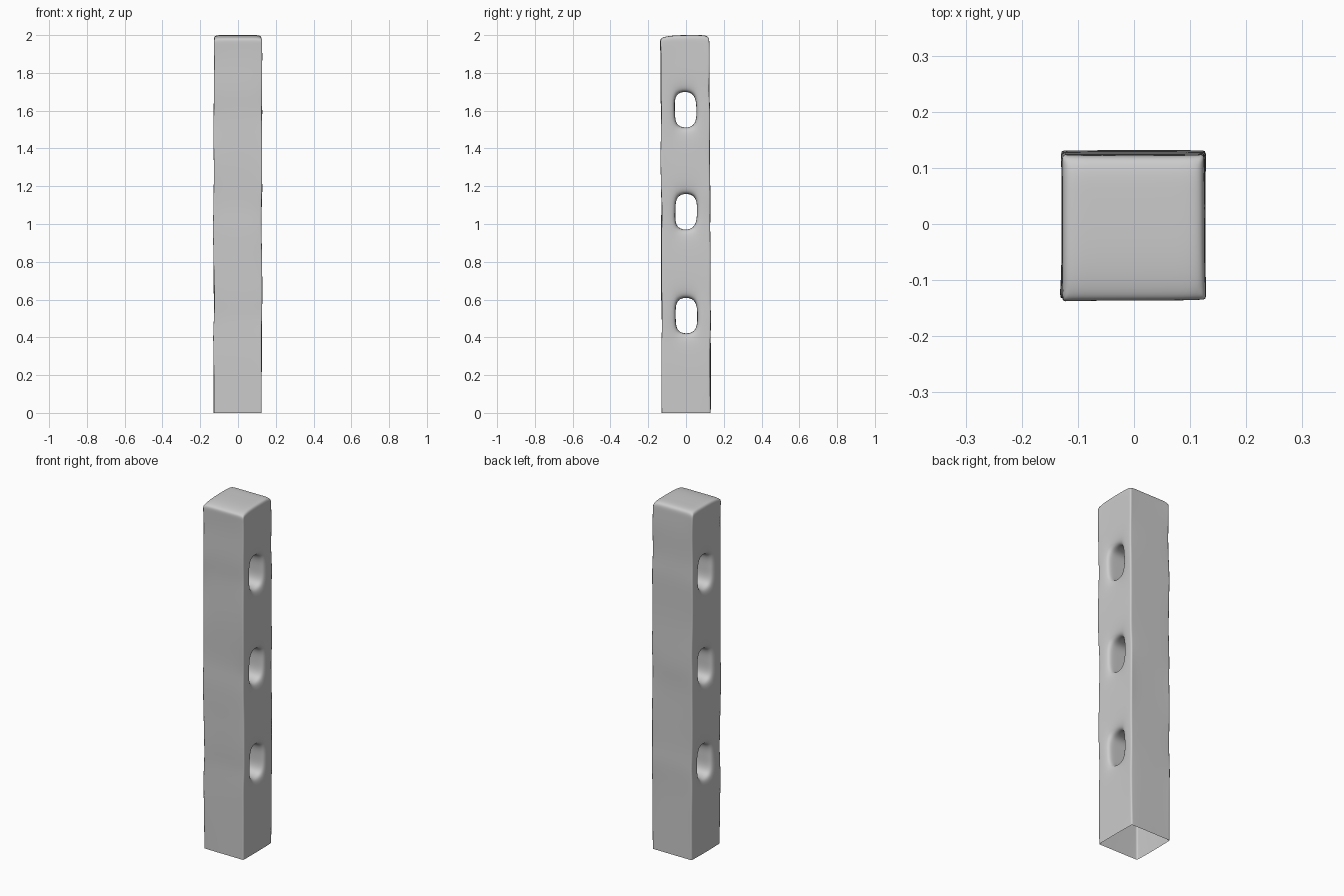
import bpy, bmesh, random

if "Cube" in bpy.data.objects:
    bpy.data.objects.remove(bpy.data.objects["Cube"])

random.seed(4)
COLS_X = [-0.128, -0.085, 0.085, 0.126]
COLS_Y = [-0.130, -0.057, 0.057, 0.129]
HOLES = [0.515, 1.065, 1.605]          # centre heights of the through holes
HALF = 0.098                           # half height of a hole

# Heights of the cage loops
levels = [0.0, 0.28]
hole_rows = set()
for n, c in enumerate(HOLES):
    k = len(levels)
    levels += [c - HALF, c, c + HALF]
    hole_rows |= {k, k + 1}
    levels.append([0.79, 1.335, 1.86][n])
levels += [1.965, 2.0]
TOP = len(levels) - 1

bm = bmesh.new()
cache = {}
wobble = [(random.uniform(-.003, .003), random.uniform(-.003, .003)) for _ in levels]


def vert(i, j, k):
    """Shared cage vertex at column i (x), column j (y), level k."""
    if (i, j, k) not in cache:
        z = levels[k]
        dx, dy = wobble[k]
        x = COLS_X[i] + dx
        y = COLS_Y[j] + dy + 0.004 - 0.0045 * z
        if i in (0, 3) and j in (0, 3):            # hand-cut corners
            x += random.uniform(-.003, .003)
            y += random.uniform(-.003, .003)
        if k == TOP and j == 0:                    # worn front edge of the top
            z -= 0.012
        cache[i, j, k] = bm.verts.new((x, y, z))
    return cache[i, j, k]


def quad(*ids):
    bm.faces.new([vert(*a) for a in ids])


for k in range(TOP):
    for a in range(3):
        # front and back walls
        for j in (0, 3):
            quad((a, j, k), (a + 1, j, k), (a + 1, j, k + 1), (a, j, k + 1))
        # side walls, left open at the holes
        for i in (0, 3):
            if not (a == 1 and k in hole_rows):
                quad((i, a, k), (i, a + 1, k), (i, a + 1, k + 1), (i, a, k + 1))
        # tunnel cheeks
        if k in hole_rows:
            for j in (1, 2):
                quad((a, j, k), (a + 1, j, k), (a + 1, j, k + 1), (a, j, k + 1))

# tunnel floors and ceilings
for k in range(TOP):
    if k in hole_rows:
        edge = k if k - 1 not in hole_rows else k + 1
        for a in range(3):
            quad((a, 1, edge), (a + 1, 1, edge), (a + 1, 2, edge), (a, 2, edge))

# top cap (the underside stays open)
for a in range(3):
    for b in range(3):
        quad((a, b, TOP), (a + 1, b, TOP), (a + 1, b + 1, TOP), (a, b + 1, TOP))

# Tighten the four long corners
crease = bm.edges.layers.float.new("crease_edge")
for k in range(TOP):
    for i in (0, 3):
        for j in (0, 3):
            bm.edges.get((vert(i, j, k), vert(i, j, k + 1)))[crease] = 0.6

bmesh.ops.recalc_face_normals(bm, faces=bm.faces)
for f in bm.faces:
    f.smooth = True
mesh = bpy.data.meshes.new("fence_post")
bm.to_mesh(mesh)
bm.free()

post = bpy.data.objects.new("fence_post", mesh)
bpy.context.collection.objects.link(post)
sub = post.modifiers.new("smooth", 'SUBSURF')
sub.levels = sub.render_levels = 3
sub.boundary_smooth = 'PRESERVE_CORNERS'
